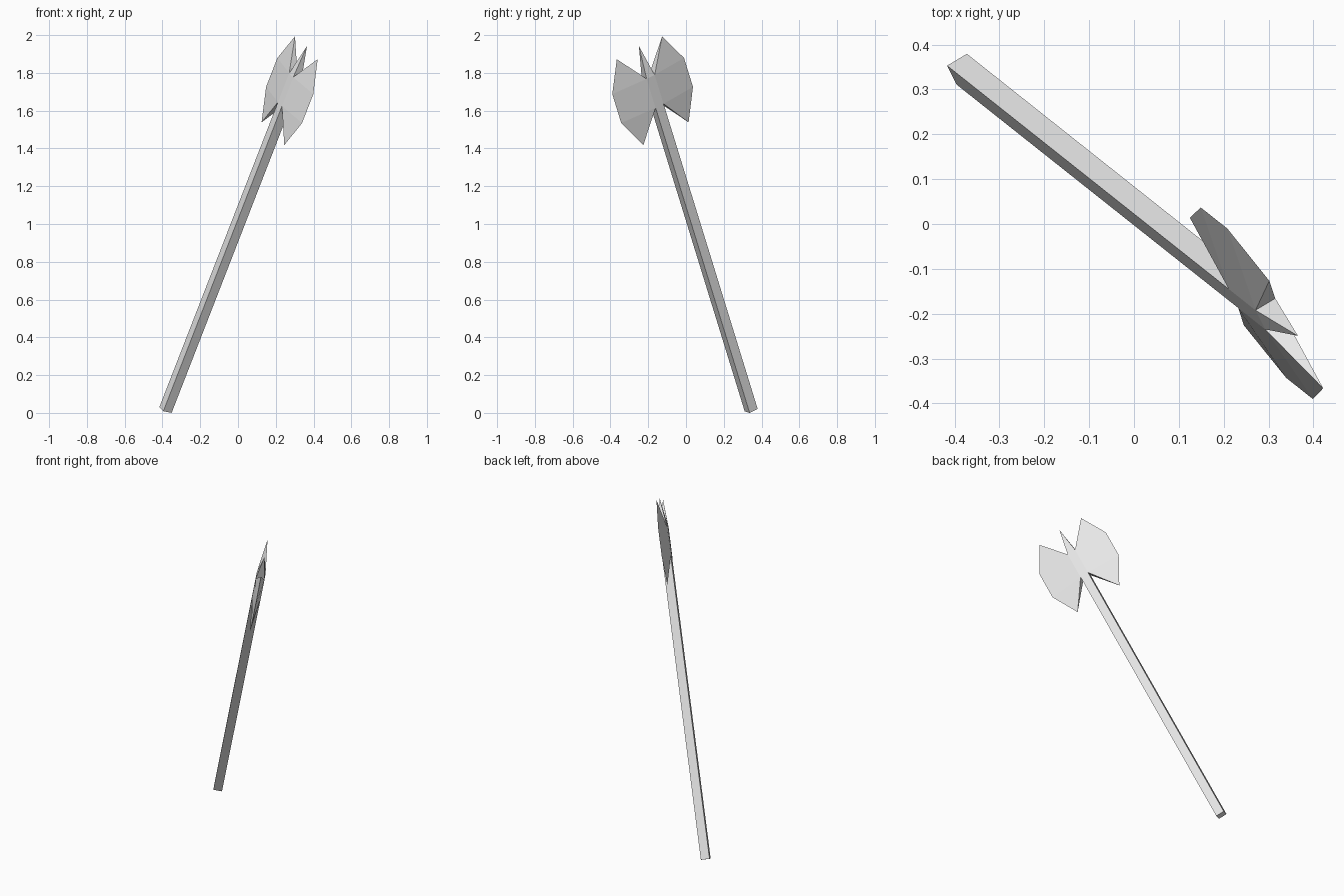
import bpy, bmesh
from mathutils import Matrix, Vector

cube = bpy.data.objects.get("Cube")
if cube:
    bpy.data.objects.remove(cube, do_unlink=True)

# Single plain grey
grey = bpy.data.materials.new("light grey")
grey.use_nodes = True
grey.diffuse_color = (0.8, 0.8, 0.8, 1)
grey.node_tree.nodes["Principled BSDF"].inputs["Base Color"].default_value = (0.8, 0.8, 0.8, 1)

# Leaning frame: Z runs up the shaft, X runs across the blades
axis = Vector((0.348, -0.276, 0.895)).normalized()
across = Vector((0.412, -0.818, -0.403))
across = (across - axis * across.dot(axis)).normalized()
flat = axis.cross(across)
frame = Matrix((across, flat, axis)).transposed().to_4x4()
frame.translation = (-0.384, 0.345, 0.015)

HALF = 0.026                 # half the square shaft's width
LOW, HIGH = 1.803, 1.974     # where the blades join the shaft
TIP = 2.152


def add_part(name, bm):
    bmesh.ops.recalc_face_normals(bm, faces=bm.faces)
    mesh = bpy.data.meshes.new(name)
    bm.to_mesh(mesh)
    bm.free()
    mesh.materials.append(grey)
    obj = bpy.data.objects.new(name, mesh)
    obj.matrix_world = frame
    bpy.context.collection.objects.link(obj)


# Square shaft, drawn out at the top into a pyramid spike
bm = bmesh.new()
corners = [(-HALF, -HALF), (HALF, -HALF), (HALF, HALF), (-HALF, HALF)]
bottom = [bm.verts.new((x, y, 0)) for x, y in corners]
top = [bm.verts.new((x, y, HIGH)) for x, y in corners]
apex = bm.verts.new((0, 0, TIP))
bm.faces.new(bottom)
for i in range(4):
    j = (i + 1) % 4
    bm.faces.new((bottom[i], bottom[j], top[j], top[i]))
    bm.faces.new((top[i], top[j], apex))
add_part("shaft_and_spike", bm)

# Pair of flared blades, thick at the shaft and sharp at the rim
rim_profile = [(0.147, 1.633), (0.233, LOW), (0.233, HIGH), (0.147, 2.141)]
for side, name in ((1, "left_blade"), (-1, "right_blade")):
    bm = bmesh.new()
    rim = [bm.verts.new((side * x, 0, z)) for x, z in rim_profile]
    low = [bm.verts.new((side * HALF, y, LOW)) for y in (-HALF, HALF)]
    high = [bm.verts.new((side * HALF, y, HIGH)) for y in (-HALF, HALF)]
    for b, t in zip(low, high):
        bm.faces.new((b, rim[0], rim[1]))
        bm.faces.new((b, rim[1], rim[2], t))
        bm.faces.new((t, rim[2], rim[3]))
    bm.faces.new((low[0], low[1], rim[0]))
    bm.faces.new((high[0], high[1], rim[3]))
    bm.faces.new((low[0], low[1], high[1], high[0]))
    add_part(name, bm)
